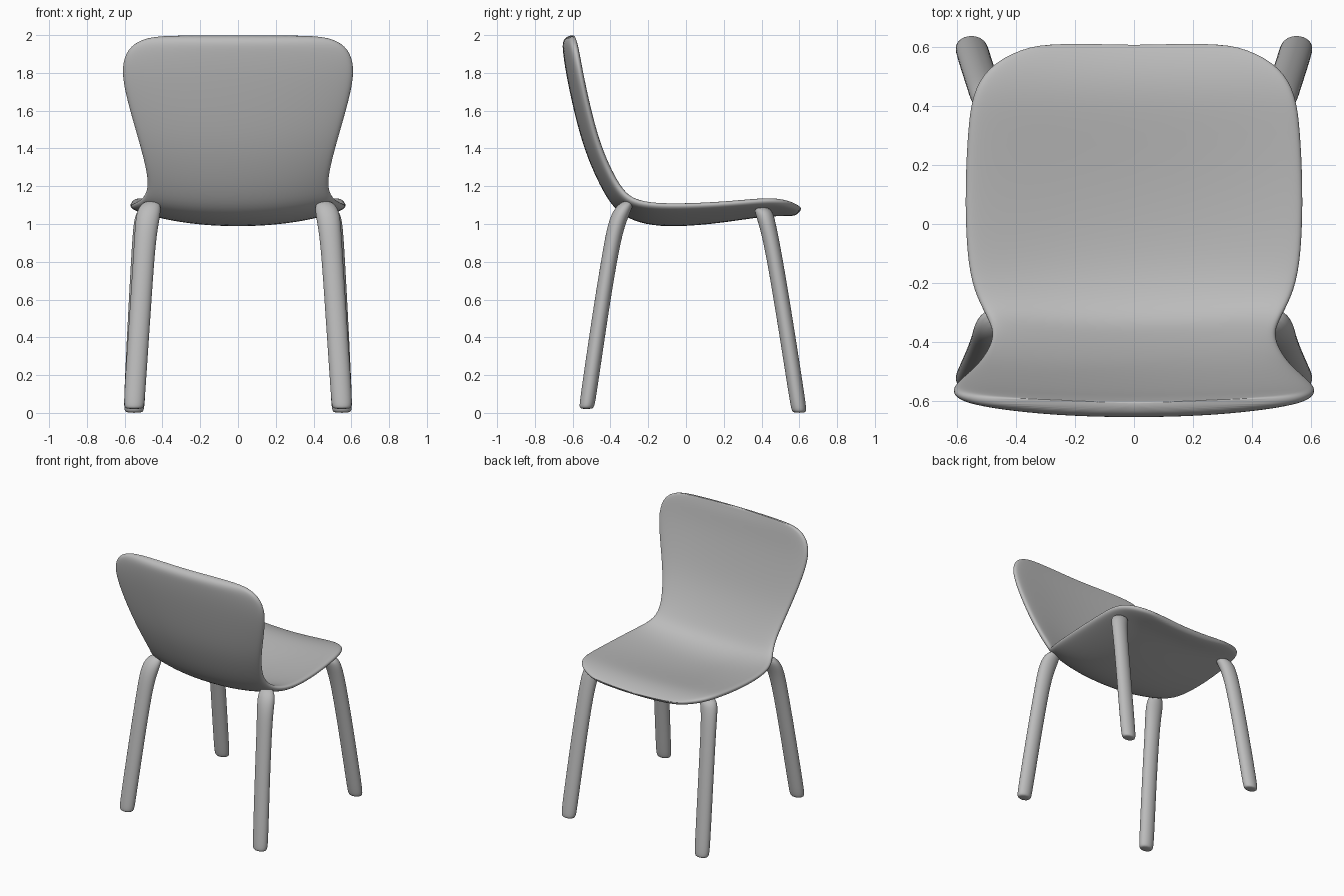
import bpy
from math import cos, sin, pi, copysign
from mathutils import Vector

cube = bpy.data.objects.get("Cube")
if cube:
    bpy.data.objects.remove(cube, do_unlink=True)

grey = bpy.data.materials.new("soft grey plastic")
grey.use_nodes = True
colour = (0.5, 0.5, 0.5, 1)
grey.diffuse_color = colour
grey.node_tree.nodes["Principled BSDF"].inputs["Base Color"].default_value = colour


def loft(name, rings):
    """Skin a list of equal closed rings, cap the ends and smooth the result."""
    n = len(rings[0])
    verts = [p for ring in rings for p in ring]
    faces = [(r * n + i, r * n + (i + 1) % n, (r + 1) * n + (i + 1) % n, (r + 1) * n + i)
             for r in range(len(rings) - 1) for i in range(n)]
    faces.append(tuple(reversed(range(n))))
    faces.append(tuple(range(len(verts) - n, len(verts))))
    mesh = bpy.data.meshes.new(name)
    mesh.from_pydata(verts, [], faces)
    mesh.materials.append(grey)
    obj = bpy.data.objects.new(name, mesh)
    bpy.context.collection.objects.link(obj)
    sub = obj.modifiers.new("smooth", "SUBSURF")
    sub.levels = sub.render_levels = 2
    for poly in mesh.polygons:
        poly.use_smooth = True
    return obj


def soft(value, power):
    return copysign(abs(value) ** power, value)


# Seat shell, from the top of the backrest to the front lip:
# rim y, rim z, half width, thickness, depth of the dish
stations = [
    (-.60, 2.0, .40, .03, .015), (-.597, 1.98, .51, .06, .03),
    (-.585, 1.93, .59, .07, .035), (-.565, 1.82, .625, .07, .04),
    (-.53, 1.65, .59, .07, .04), (-.48, 1.45, .53, .07, .04),
    (-.42, 1.3, .49, .07, .04), (-.365, 1.2, .475, .07, .045),
    (-.31, 1.135, .50, .07, .06), (-.23, 1.105, .545, .07, .07),
    (-.1, 1.095, .57, .07, .08), (.12, 1.1, .575, .07, .07),
    (.32, 1.115, .565, .07, .055), (.44, 1.125, .55, .07, .05),
    (.53, 1.115, .50, .065, .045), (.59, 1.09, .39, .05, .03),
    (.61, 1.075, .28, .03, .015)]
SIDES = 28
rings = []
for k, (y, z, width, thick, dish) in enumerate(stations):
    before, after = stations[max(k - 1, 0)], stations[min(k + 1, len(stations) - 1)]
    along = Vector((0, after[0] - before[0], after[1] - before[1])).normalized()
    normal = Vector((0, -along.z, along.y))
    ring = []
    for i in range(SIDES):
        a = 2 * pi * i / SIDES
        u = soft(cos(a), .8)
        offset = soft(sin(a), .5) * thick / 2 - dish * (1 - u * u)
        ring.append(Vector((u * width, y, z)) + normal * offset)
    rings.append(ring)
loft("seat_shell", rings)


# Legs: oval tubes that bend and flare into the shell rim
def leg(name, side, path):
    rings = []
    for x, y, z, size in path:
        rings.append([Vector((side * (x + .056 * size * cos(a)), y + .042 * size * sin(a), z))
                      for a in (side * 2 * pi * i / 12 for i in range(12))])
    loft(name, rings)


rear = [(.55, -.527, .02, .8), (.55, -.525, .035, 1), (.547, -.515, .1, 1.04),
        (.517, -.45, .55, 1.04), (.495, -.395, .88, 1.05), (.483, -.368, 1.0, 1.15),
        (.47, -.335, 1.08, 1.2), (.455, -.305, 1.125, .7)]
front = [(.55, .6, 0, .8), (.55, .598, .015, 1), (.547, .585, .1, 1.04),
         (.525, .515, .55, 1.04), (.505, .455, .9, 1.05), (.49, .425, 1.02, 1.15),
         (.47, .41, 1.07, 1.2), (.46, .40, 1.09, .7)]
for label, side in (("left", 1), ("right", -1)):
    leg("rear_leg_" + label, side, rear)
    leg("front_leg_" + label, side, front)
